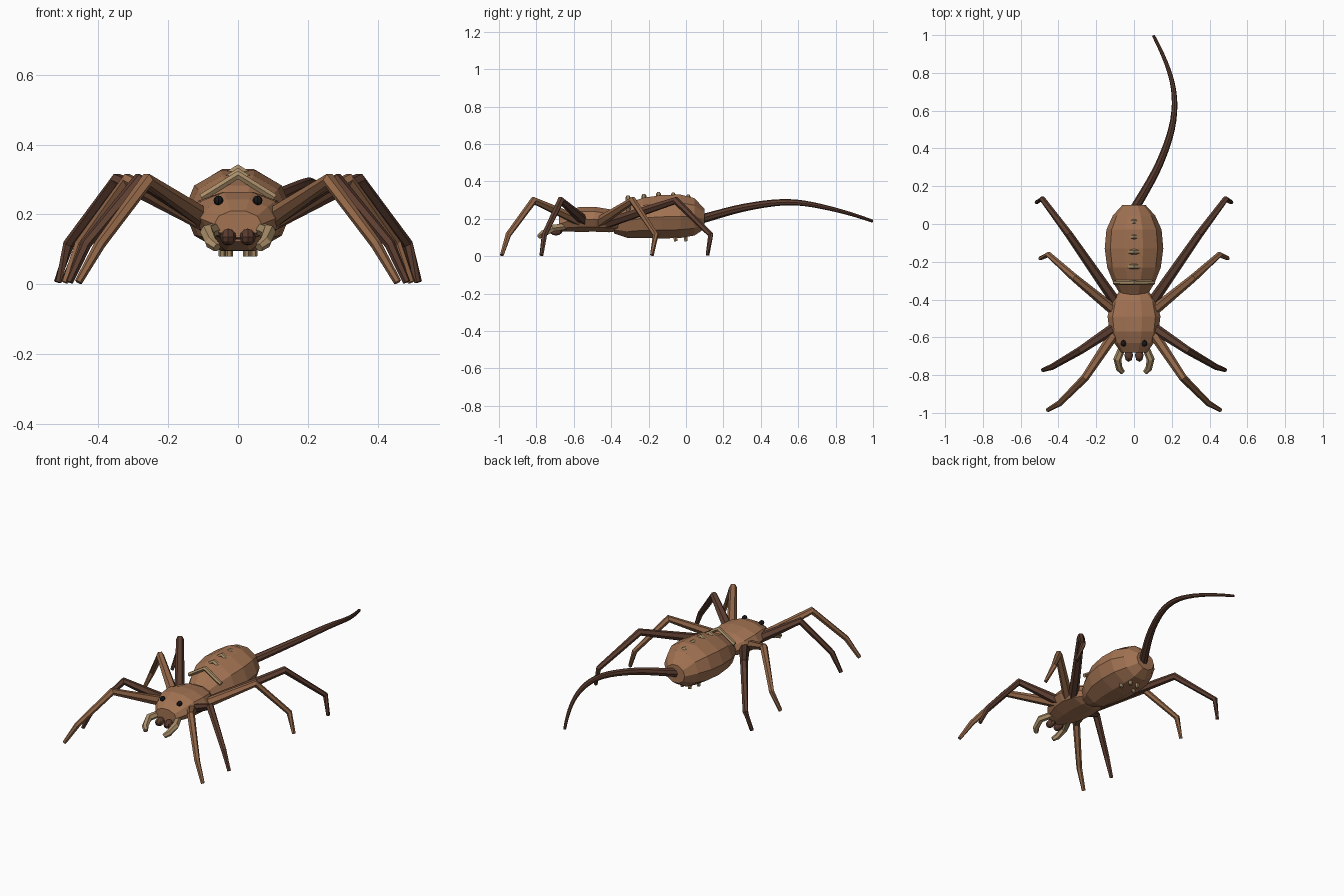
import bpy, bmesh, math
from mathutils import Vector

if "Cube" in bpy.data.objects:
    bpy.data.objects.remove(bpy.data.objects["Cube"])


def material(name, rgb):
    m = bpy.data.materials.new(name)
    m.diffuse_color = (*rgb, 1)
    m.use_nodes = True
    m.node_tree.nodes["Principled BSDF"].inputs["Base Color"].default_value = m.diffuse_color
    return m


BROWN = material("brown", (0.36, 0.17, 0.085))
LEG = material("leg_brown", (0.29, 0.135, 0.065))
DARK = material("dark_brown", (0.11, 0.048, 0.03))
TAN = material("tan", (0.40, 0.27, 0.14))
BLACK = material("black", (0.01, 0.01, 0.012))


def skin(name, rings, mat):
    """Join rings of points into a capped, flat-shaded tube."""
    bm = bmesh.new()
    vs = [[bm.verts.new(p) for p in r] for r in rings]
    n = len(vs[0])
    for a, b in zip(vs, vs[1:]):
        for i in range(n):
            j = (i + 1) % n
            bm.faces.new((a[i], a[j], b[j], b[i]))
    bm.faces.new(vs[0])
    bm.faces.new(vs[-1])
    bmesh.ops.recalc_face_normals(bm, faces=bm.faces)
    me = bpy.data.meshes.new(name)
    bm.to_mesh(me)
    bm.free()
    me.materials.append(mat)
    ob = bpy.data.objects.new(name, me)
    bpy.context.collection.objects.link(ob)
    return ob


def hull(name, sections, mat, n=10):
    """Sections along y: (y, centre z, half width, half height)."""
    ang = [2 * math.pi * i / n for i in range(n)]
    return skin(name, [[(w * math.cos(a), y, cz + h * math.sin(a)) for a in ang]
                       for y, cz, w, h in sections], mat)


def tube(name, pts, radii, mat, n=6):
    pts = [Vector(p) for p in pts]
    rings = []
    for i, (p, r) in enumerate(zip(pts, radii)):
        d = Vector()
        if i:
            d += (p - pts[i - 1]).normalized()
        if i < len(pts) - 1:
            d += (pts[i + 1] - p).normalized()
        d.normalize()
        u = d.cross(Vector((0, 0, 1))).normalized()
        v = u.cross(d)
        rings.append([p + r * (u * math.cos(a) + v * math.sin(a))
                      for a in (2 * math.pi * k / n for k in range(n))])
    return skin(name, rings, mat)


def ball(name, loc, scale, mat, seg=8, rings=6):
    bpy.ops.mesh.primitive_uv_sphere_add(segments=seg, ring_count=rings, radius=1, location=loc)
    ob = bpy.context.object
    ob.name = name
    ob.scale = scale
    ob.data.materials.append(mat)
    return ob


def mirrored(pts, s):
    return [(s * x, y, z) for x, y, z in pts]


# Body
hull("abdomen", [(-0.385, 0.175, 0.065, 0.055), (-0.31, 0.19, 0.11, 0.098),
                 (-0.23, 0.205, 0.142, 0.113), (-0.13, 0.211, 0.155, 0.122),
                 (-0.03, 0.214, 0.146, 0.122), (0.045, 0.211, 0.112, 0.105),
                 (0.10, 0.20, 0.062, 0.055)], BROWN)
hull("head_thorax", [(-0.68, 0.172, 0.068, 0.04), (-0.63, 0.187, 0.105, 0.058),
                     (-0.57, 0.197, 0.13, 0.07), (-0.49, 0.198, 0.14, 0.07),
                     (-0.41, 0.19, 0.122, 0.065), (-0.36, 0.182, 0.08, 0.05)], BROWN)

# Whip tail, smoothed through a few key points
keys = [Vector(p) for p in ((-0.07, -0.03, 0.17), (0.005, 0.085, 0.2), (0.135, 0.32, 0.262),
                            (0.208, 0.55, 0.289), (0.2, 0.76, 0.258), (0.103, 0.997, 0.188),
                            (-0.03, 1.2, 0.1))]
path = []
for a, b, c, d in zip(keys, keys[1:], keys[2:], keys[3:]):
    for k in range(5):
        t = k / 5
        path.append(0.5 * (2 * b + (c - a) * t + (2 * a - 5 * b + 4 * c - d) * t * t
                           + (3 * b - a - 3 * c + d) * t ** 3))
path.append(keys[-2])
tube("tail", path, [0.025 - 0.017 * i / (len(path) - 1) for i in range(len(path))], DARK, 8)

# Legs: hip, knee, ankle, tip
legs = [
    ("front", LEG, [(0.09, -0.56, 0.185), (0.26, -0.815, 0.298), (0.395, -0.95, 0.115), (0.457, -0.985, 0.006)]),
    ("second", DARK, [(0.09, -0.54, 0.185), (0.285, -0.67, 0.298), (0.435, -0.757, 0.115), (0.483, -0.773, 0.006)]),
    ("third", LEG, [(0.09, -0.47, 0.18), (0.315, -0.285, 0.298), (0.452, -0.162, 0.115), (0.497, -0.182, 0.006)]),
    ("rear", DARK, [(0.085, -0.43, 0.175), (0.345, -0.055, 0.298), (0.485, 0.132, 0.115), (0.516, 0.115, 0.006)])]
for s, side in ((1, "right"), (-1, "left")):
    for label, mat, pts in legs:
        tube(f"{label}_leg_{side}", mirrored(pts, s), (0.029, 0.021, 0.016, 0.011), mat)

    # Face: eyes, jaws, feelers
    ball(f"eye_{side}", (s * 0.056, -0.632, 0.24), (0.014, 0.018, 0.014), BLACK)
    ball(f"jaw_{side}", (s * 0.028, -0.695, 0.135), (0.023, 0.035, 0.024), DARK)
    tube(f"feeler_{side}", mirrored([(0.058, -0.645, 0.16), (0.088, -0.715, 0.15),
                                     (0.078, -0.765, 0.12), (0.06, -0.785, 0.105)], s),
         (0.019, 0.021, 0.018, 0.013), TAN)

    # Spinnerets under the abdomen
    for i, (x, y) in enumerate(((0.045, -0.055), (0.025, 0.0))):
        tube(f"spinneret_{i + 1}_{side}", [(s * x, y - 0.005, 0.13), (s * x, y, 0.08)],
             (0.014, 0.01), TAN)

# Chevron markings across the back, mostly sunk into the abdomen
for i, (y, z, w) in enumerate(((-0.31, 0.313, 0.105), (-0.225, 0.321, 0.085), (-0.147, 0.331, 0.07),
                               (-0.068, 0.328, 0.06), (0.012, 0.317, 0.05))):
    tube(f"chevron_{i + 1}", [(-w, y, z - 0.62 * w), (0, y, z), (w, y, z - 0.62 * w)],
         (0.012, 0.014, 0.012), TAN)
